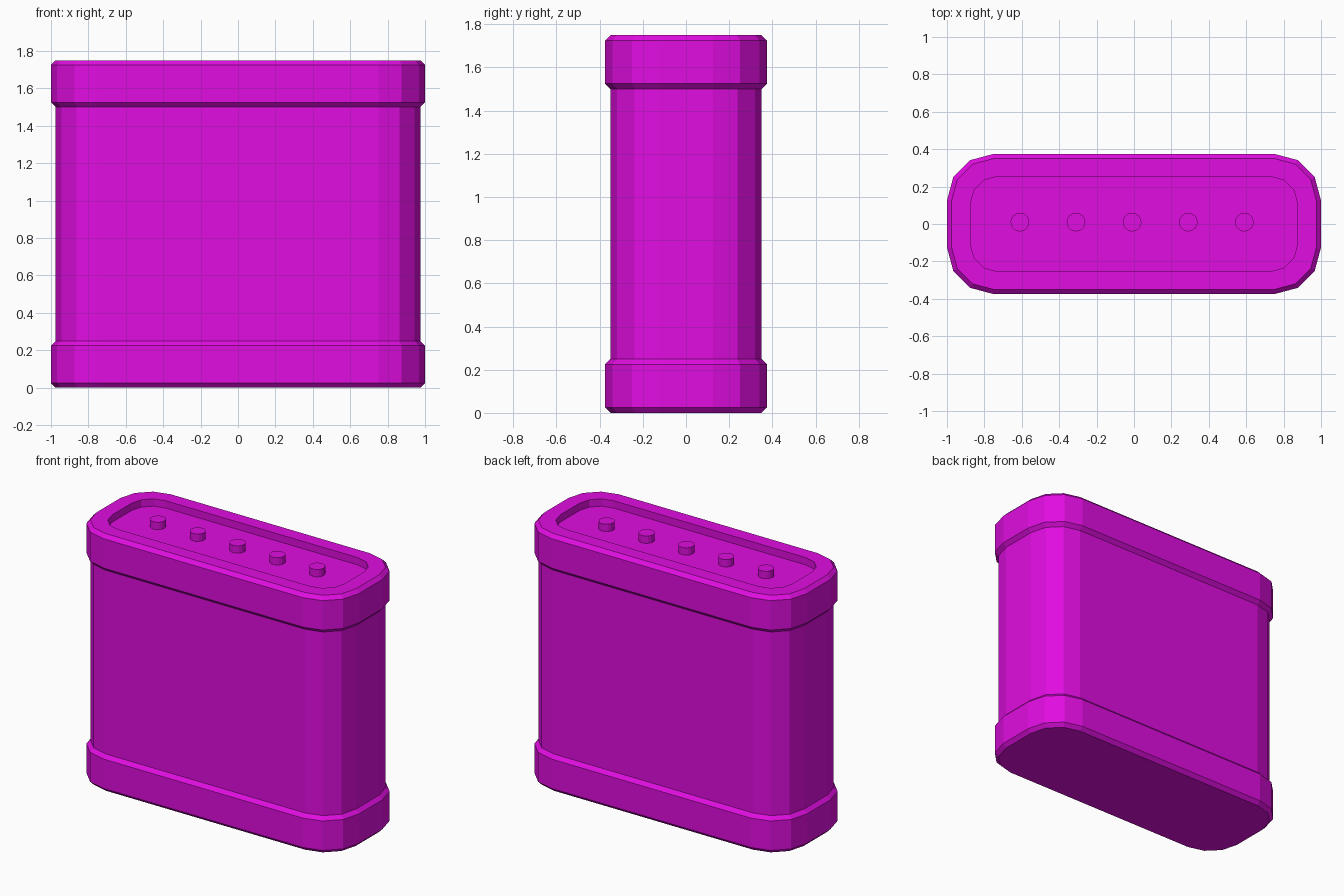
import bpy, bmesh
from math import sin, cos, pi

if "Cube" in bpy.data.objects:
    bpy.data.objects.remove(bpy.data.objects["Cube"])

mat = bpy.data.materials.new("magenta")
mat.diffuse_color = (0.75, 0.004, 0.75, 1)
mat.use_nodes = True
mat.node_tree.nodes["Principled BSDF"].inputs["Base Color"].default_value = mat.diffuse_color


def ring(bm, hx, hy, r, z, seg=3):
    """Rounded rectangle of vertices at height z."""
    verts = []
    for q, (sx, sy) in enumerate([(1, 1), (-1, 1), (-1, -1), (1, -1)]):
        for i in range(seg + 1):
            a = (q + i / seg) * pi / 2
            verts.append(bm.verts.new((sx * (hx - r) + r * cos(a),
                                       sy * (hy - r) + r * sin(a), z)))
    return verts


def finish(bm, name):
    bmesh.ops.recalc_face_normals(bm, faces=bm.faces)
    me = bpy.data.meshes.new(name)
    bm.to_mesh(me)
    bm.free()
    me.materials.append(mat)
    ob = bpy.data.objects.new(name, me)
    bpy.context.collection.objects.link(ob)
    return ob


# Case: chamfered base band, slimmer body, chamfered top band, recessed top
profile = [(0, .025), (.025, 0), (.225, 0), (.25, .025),
           (1.5, .025), (1.525, 0), (1.725, 0), (1.75, .025)]
bm = bmesh.new()
rings = [ring(bm, 1 - d, .375 - d, .25 - d, z) for z, d in profile]
rings += [ring(bm, .875, .255, .15, z) for z in (1.75, 1.70)]
for a, b in zip(rings, rings[1:]):
    n = len(a)
    for i in range(n):
        j = (i + 1) % n
        bm.faces.new((a[i], a[j], b[j], b[i]))
bm.faces.new(rings[0])
bm.faces.new(rings[-1])
finish(bm, "case")

# Contact pins in the recess, flush with the rim
for k in range(5):
    bm = bmesh.new()
    bmesh.ops.create_cone(bm, cap_ends=True, segments=16,
                          radius1=.05, radius2=.05, depth=.05)
    pin = finish(bm, f"contact_pin_{k + 1}")
    pin.location = (-.61 + .3 * k, .01, 1.725)
